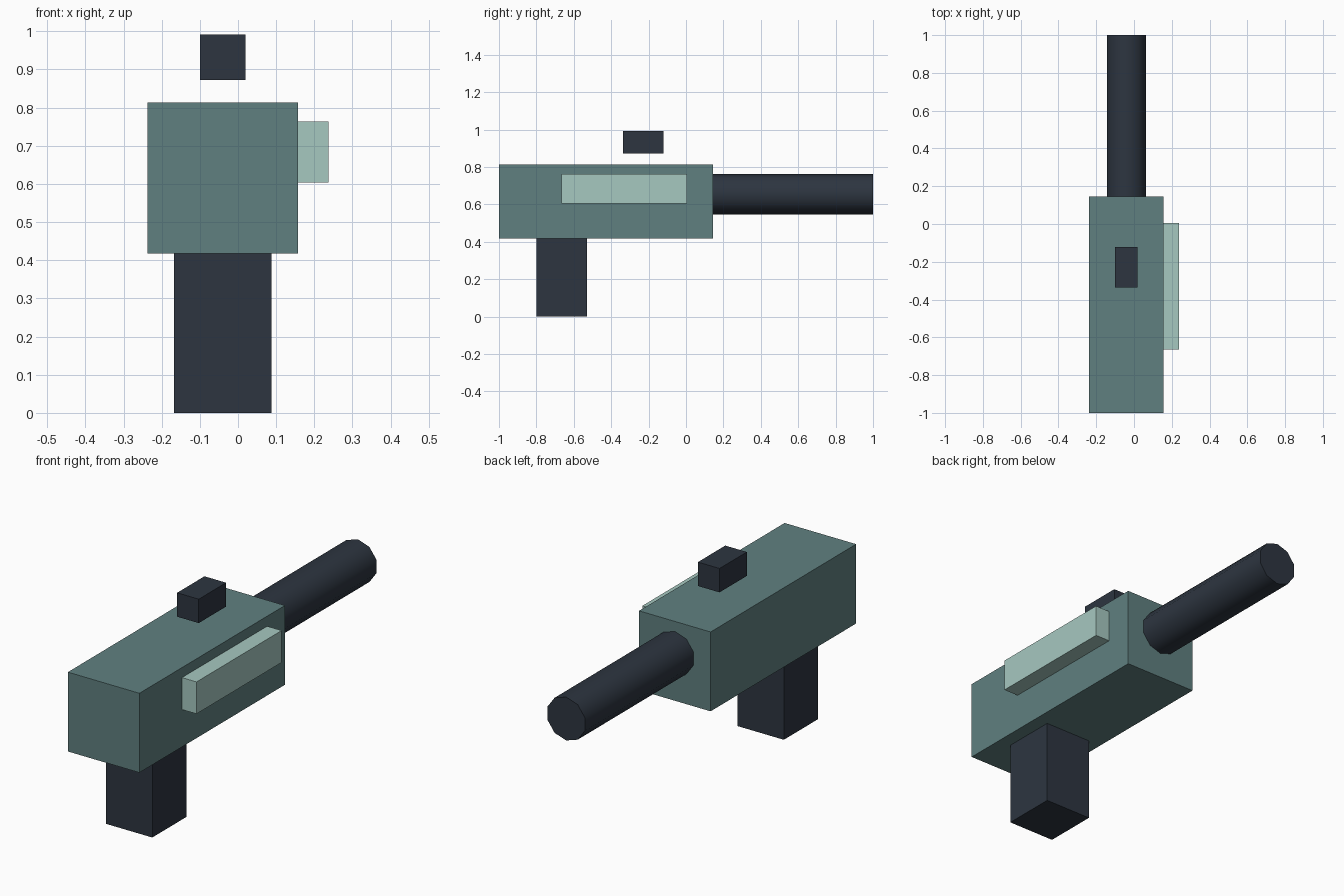
import bpy
import math

cube = bpy.data.objects.get("Cube")
if cube:
    bpy.data.objects.remove(cube, do_unlink=True)


def linear(c):
    c /= 255
    return c / 12.92 if c <= 0.04045 else ((c + 0.055) / 1.055) ** 2.4


def material(name, r, g, b):
    mat = bpy.data.materials.new(name)
    mat.use_nodes = True
    col = (linear(r), linear(g), linear(b), 1)
    mat.diffuse_color = col
    mat.node_tree.nodes["Principled BSDF"].inputs["Base Color"].default_value = col
    return mat


teal = material("grey teal", 96, 128, 128)
dark = material("dark slate", 45, 53, 64)
pale = material("pale mint", 166, 200, 192)


def box(name, x, y, z, mat):
    """Box spanning the given (low, high) range on each axis."""
    spans = (x, y, z)
    bpy.ops.mesh.primitive_cube_add(size=1, location=[(a + b) / 2 for a, b in spans])
    ob = bpy.context.object
    ob.name = name
    ob.scale = [b - a for a, b in spans]
    bpy.ops.object.transform_apply(location=False, rotation=False, scale=True)
    ob.data.materials.append(mat)
    return ob


# Main housing with the grip below, side plate and floating sight block
box("body", (-0.237, 0.157), (-1, 0.145), (0.418, 0.813), teal)
box("grip", (-0.168, 0.088), (-0.8, -0.53), (0, 0.418), dark)
box("side_plate", (0.157, 0.237), (-0.665, 0.005), (0.604, 0.763), pale)
box("sight", (-0.1, 0.019), (-0.336, -0.121), (0.872, 0.991), dark)

# Ten-sided barrel, smooth round the side with a sharp end
bpy.ops.mesh.primitive_cylinder_add(
    vertices=10, radius=0.108, depth=0.855,
    location=(-0.04, 0.5725, 0.655), rotation=(math.pi / 2, 0, 0))
barrel = bpy.context.object
barrel.name = "barrel"
barrel.data.materials.append(dark)
bpy.ops.object.shade_smooth_by_angle(angle=math.radians(40))
